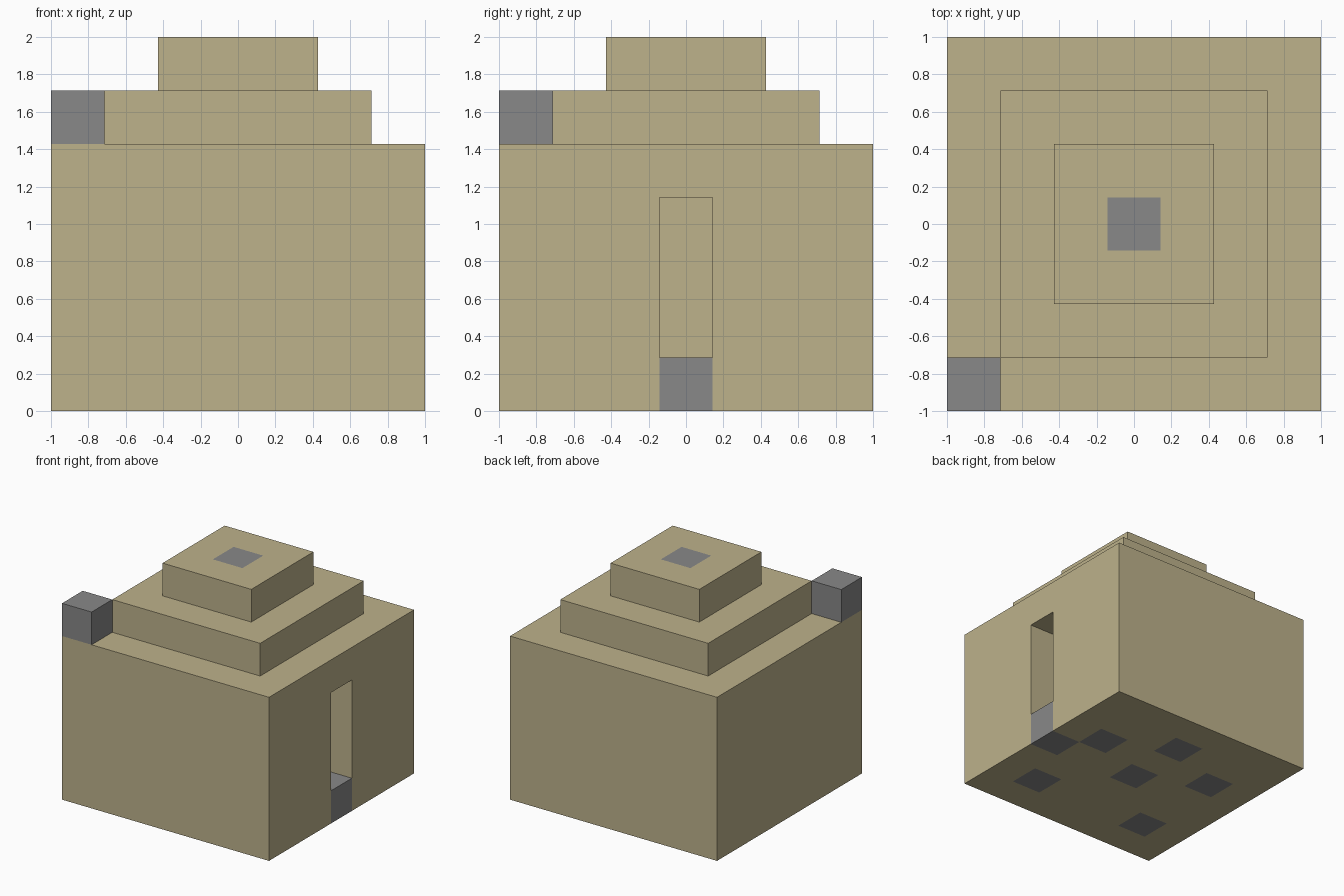
import bpy
import bmesh

U = 2 / 7  # edge of one building block

default = bpy.data.objects.get("Cube")
if default:
    bpy.data.objects.remove(default, do_unlink=True)


def make_material(name, rgb):
    mat = bpy.data.materials.new(name)
    mat.use_nodes = True
    mat.diffuse_color = (*rgb, 1)
    mat.node_tree.nodes["Principled BSDF"].inputs["Base Color"].default_value = (*rgb, 1)
    return mat


sandstone = make_material("sandstone", (0.51, 0.445, 0.26))
stone = make_material("grey stone", (0.246, 0.246, 0.246))


def add_object(name, bm, *mats):
    mesh = bpy.data.meshes.new(name)
    bm.to_mesh(mesh)
    bm.free()
    obj = bpy.data.objects.new(name, mesh)
    bpy.context.collection.objects.link(obj)
    for mat in mats:
        mesh.materials.append(mat)
    return obj


def box(name, low, high, mat):
    """Box between two corners given in block units."""
    bm = bmesh.new()
    bmesh.ops.create_cube(bm, size=1)
    for v in bm.verts:
        for i in range(3):
            v.co[i] = U * (low[i] if v.co[i] < 0 else high[i])
    return add_object(name, bm, mat)


def slab(name, n, top, stone_cells=()):
    """One layer of n by n blocks, with some cells in grey stone."""
    bm = bmesh.new()
    bmesh.ops.create_grid(bm, x_segments=n, y_segments=n, size=n * U / 2)
    for f in bm.faces:
        c = f.calc_center_median()
        f.material_index = int((round(c.x / U), round(c.y / U)) in stone_cells)
    bmesh.ops.translate(bm, verts=bm.verts, vec=(0, 0, top * U))
    obj = add_object(name, bm, sandstone, stone)
    mod = obj.modifiers.new("thickness", "SOLIDIFY")
    mod.thickness = U
    mod.offset = -1
    return obj


def cut(target, cutter):
    mod = target.modifiers.new(cutter.name, "BOOLEAN")
    mod.operation = "DIFFERENCE"
    mod.solver = "EXACT"
    mod.object = cutter
    cutter.hide_render = True
    cutter.hide_viewport = True
    cutter.display_type = "WIRE"


# Floor with scattered grey stones and the door threshold
slab("floor", 7, 1,
     {(3, 0), (2, 1), (0, 2), (2, -2), (0, 0), (-2, 1), (-2, -2)})

# Hollow walls with a doorway on the right side
walls = box("walls", (-3.5, -3.5, 1), (3.5, 3.5, 5), sandstone)
cut(walls, box("room_cutter", (-2.5, -2.5, 0.5), (2.5, 2.5, 5.5), sandstone))
cut(walls, box("doorway_cutter", (2, -0.5, 0.5), (4, 0.5, 4), sandstone))

# Stepped roof, with a grey stone set in the top
slab("lower_roof_tier", 5, 6)
slab("upper_roof_tier", 3, 7, {(0, 0)})

# Loose block on the front corner
box("corner_block", (-3.5, -3.5, 5), (-2.5, -2.5, 6), stone)
